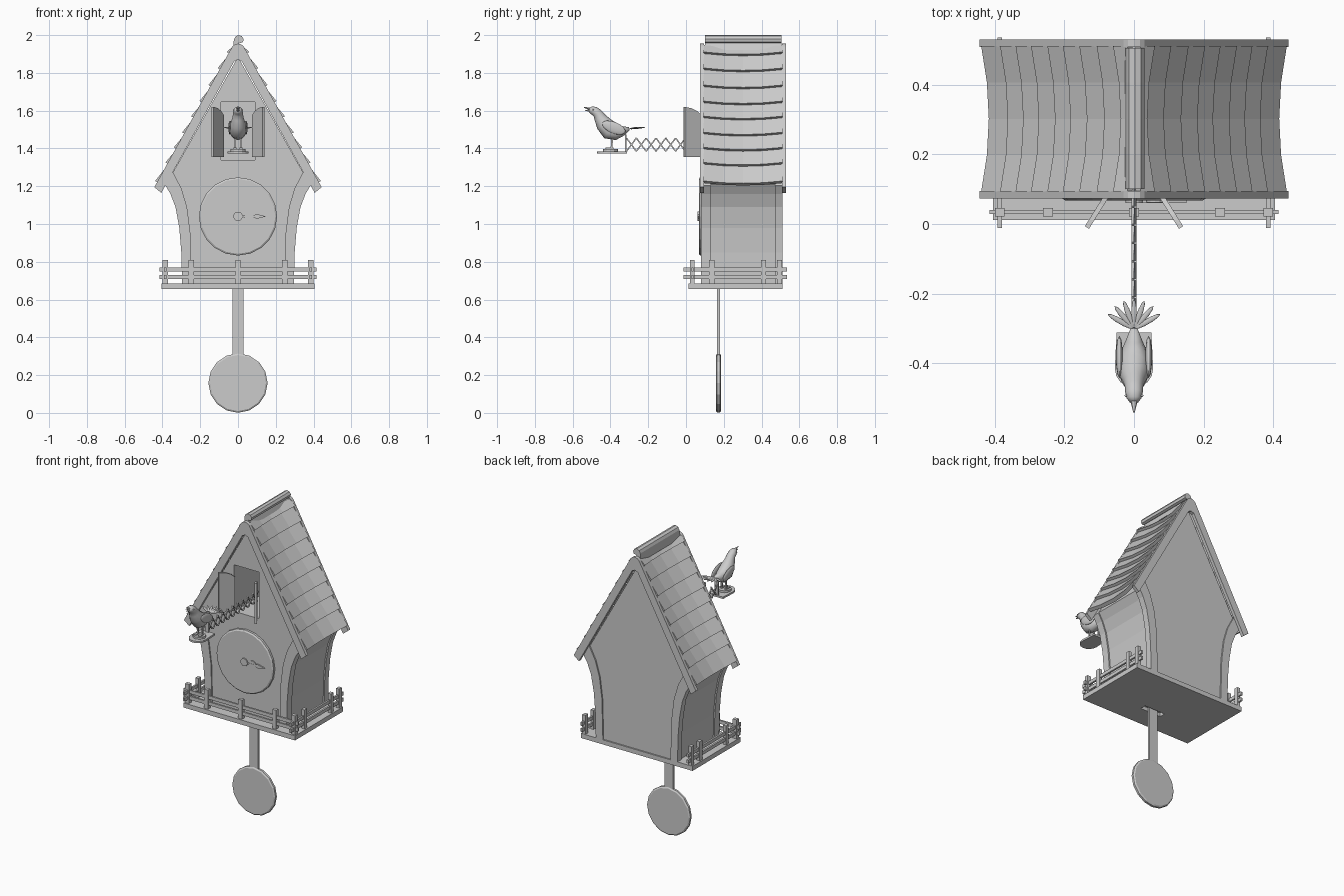
import bpy, bmesh
from math import sin, cos, pi, radians
from mathutils import Vector

if "Cube" in bpy.data.objects:
    bpy.data.objects.remove(bpy.data.objects["Cube"])


def loft(name, rings, smooth=False):
    """Skin closed rings of equal point count and cap both ends."""
    bm = bmesh.new()
    vs = [[bm.verts.new(p) for p in r] for r in rings]
    n = len(vs[0])
    for a, b in zip(vs, vs[1:]):
        for i in range(n):
            bm.faces.new((a[i], a[(i + 1) % n], b[(i + 1) % n], b[i]))
    bm.faces.new(vs[0])
    bm.faces.new(vs[-1])
    bmesh.ops.recalc_face_normals(bm, faces=bm.faces)
    me = bpy.data.meshes.new(name)
    bm.to_mesh(me)
    bm.free()
    if smooth:
        me.polygons.foreach_set("use_smooth", [True] * len(me.polygons))
    ob = bpy.data.objects.new(name, me)
    bpy.context.collection.objects.link(ob)
    return ob


def prism(name, pts, y0, y1):
    return loft(name, [[(x, y, z) for x, z in pts] for y in (y0, y1)])


def slab(name, pts, z0, z1):
    return loft(name, [[(x, y, z) for x, y in pts] for z in (z0, z1)])


def box(name, x0, x1, y0, y1, z0, z1):
    return prism(name, [(x0, z0), (x1, z0), (x1, z1), (x0, z1)], y0, y1)


def circle(cx, cz, r, n):
    return [(cx + r * sin(2 * pi * i / n), cz + r * cos(2 * pi * i / n)) for i in range(n)]


def bar(name, p, q, w):
    p, q = Vector(p), Vector(q)
    d = (q - p).normalized()
    u = d.cross(Vector((1, 0, 0)) if abs(d.x) < 0.9 else Vector((0, 1, 0))).normalized() * w / 2
    v = d.cross(u)
    return loft(name, [[c + u + v, c + u - v, c - u - v, c - u + v] for c in (p, q)])


def ellipsoid(name, loc, scale, rot=(0, 0, 0)):
    bpy.ops.mesh.primitive_uv_sphere_add(segments=10, ring_count=8, radius=1, location=loc, rotation=rot)
    ob = bpy.context.object
    ob.name, ob.scale = name, scale
    bpy.ops.object.shade_smooth()
    return ob


def cut(ob, cutter):
    cutter.hide_render = True
    m = ob.modifiers.new("opening", 'BOOLEAN')
    m.operation, m.solver, m.object = 'DIFFERENCE', 'EXACT', cutter
    bpy.context.view_layer.objects.active = ob
    bpy.ops.object.modifier_apply(modifier=m.name)
    bpy.data.objects.remove(cutter)


def flip(pts):
    return [(-x, z) for x, z in reversed(pts)]


# House core with a recess behind the little doors
wall = [(0.288, 0.68), (0.291, 0.85), (0.302, 0.98), (0.322, 1.09), (0.35, 1.16), (0.38, 1.21)]
house = prism("house", wall + [(0, 1.885)] + flip(wall), 0.088, 0.502)
cut(house, box("cutter", -0.09, 0.09, 0, 0.38, 1.34, 1.645))

# Curved corner trims and gable boards, front and back
trim = [(0.296, 0.68), (0.30, 0.85), (0.311, 0.98), (0.331, 1.09), (0.358, 1.16), (0.385, 1.205),
        (0.345, 1.275), (0.30, 1.19), (0.27, 1.09), (0.252, 0.95), (0.245, 0.68)]
out = [(0.443, 1.195), (0.03, 1.94), (0.017, 1.951)]
inn = [(0.02, 1.861), (0.406, 1.165)]
gable = out + [(0, 1.955)] + flip(out) + flip(inn) + [(0, 1.87)] + inn[:1] + inn[1:]
for side, t0, t1, g0, g1 in (("front", 0.08, 0.13, 0.073, 0.095), ("back", 0.47, 0.511, 0.508, 0.53)):
    prism(side + "_gable_board", gable, g0, g1)
    prism(side + "_right_trim", trim, t0, t1)
    prism(side + "_left_trim", flip(trim), t0, t1)

# Sagging roof shingles, overlapping in rows
edges = [1.95, 1.905, 1.82, 1.73, 1.645, 1.565, 1.48, 1.40, 1.32, 1.222]
NX, NZ = 0.875, 0.485
for s in (1, -1):
    for i, (hi, lo) in enumerate(zip(edges, edges[1:])):
        rings = []
        for k in range(5):
            t = k / 4
            sag = 0.025 * (1 - (2 * t - 1) ** 2)
            ring = []
            for z, off in ((lo, 0.012), (lo, -0.012), (hi, -0.022), (hi, -0.006)):
                x = 0.443 - (z - 1.195) * 0.5544
                ring.append((s * max(0, x + (off - sag) * NX), 0.093 + t * 0.418, z + (off - sag) * NZ))
            rings.append(ring)
        loft(f"shingle_{'right' if s > 0 else 'left'}_{i}", rings)

# Ridge cap: upright sheet rolled over at the top
prism("ridge_cap", [(0.02, 1.92), (-0.026, 1.92), (-0.022, 1.975), (-0.014, 1.992), (0.003, 2.0),
                    (0.02, 1.995), (0.03, 1.98), (0.027, 1.964), (0.012, 1.958), (0.004, 1.964)], 0.1, 0.505)

# Balcony floor with pendulum slot
floor = box("balcony_floor", -0.405, 0.405, 0.012, 0.511, 0.655, 0.685)
cut(floor, box("cutter", -0.075, 0.075, 0.152, 0.192, 0.6, 0.679))

# Railings
for x in (-0.385, -0.247, 0, 0.247, 0.385):
    box("front_post", x - 0.014, x + 0.014, 0.022, 0.046, 0.68, 0.81)
for z in (0.72, 0.76):
    box("front_rail", -0.415, 0.415, 0.028, 0.04, z - 0.011, z + 0.011)
    for s in (-1, 1):
        box("side_rail", s * 0.385 - 0.006, s * 0.385 + 0.006, -0.012, 0.535, z - 0.011, z + 0.011)
for s in (-1, 1):
    for y in (0.137, 0.41, 0.495):
        box("side_post", s * 0.385 - 0.011, s * 0.385 + 0.011, y - 0.014, y + 0.014, 0.68, 0.81)

# Clock face and hands
loft("clock_face", [[(x, y, z) for x, z in circle(0, 1.04, r, 20)]
                    for r, y in ((0.207, 0.095), (0.207, 0.074), (0.198, 0.068))])
prism("hand_hub", circle(0, 1.04, 0.025, 12), 0.06, 0.07)
prism("hand_ring", circle(0.06, 1.04, 0.025, 12), 0.062, 0.07)
prism("hand_pointer", [(0.02, 1.036), (0.08, 1.034), (0.1, 1.028), (0.15, 1.04),
                       (0.1, 1.052), (0.08, 1.046), (0.02, 1.044)], 0.06, 0.07)

# Pendulum
box("pendulum_rod", -0.03, 0.03, 0.164, 0.18, 0.28, 0.68)
loft("pendulum_disc", [[(x, y, z) for x, z in circle(0, 0.158, r, 16)]
                       for r, y in ((0.148, 0.159), (0.157, 0.165), (0.157, 0.179), (0.148, 0.185))])

# Open doors, taller at the free edge
for s in (-1, 1):
    h, f = Vector((s * 0.08, 0.078, 0)), Vector((s * 0.135, -0.01, 0))
    d = f - h
    n = Vector((d.y, -d.x, 0)).normalized() * 0.007
    prof = [(0, 1.355), (1, 1.355), (1, 1.62), (0.6, 1.613), (0.25, 1.597), (0, 1.575)]
    loft("door", [[h + d * u + k * n + Vector((0, 0, z)) for u, z in prof] for k in (-1, 1)])

# Scissor arm
y, up = -0.315, True
while y < 0.2:
    for a, b, x in ((1.385, 1.455, 0.003), (1.455, 1.385, -0.003)):
        bar("scissor_link", (x, y, a), (x, y + 0.052, b), 0.007)
    y += 0.052
box("scissor_bracket", -0.012, 0.012, -0.323, -0.314, 1.375, 1.475)

# Perch plate and block
arc = [(0.055 * cos(a), -0.415 - 0.055 * sin(a)) for a in [pi * i / 8 for i in range(9)]]
slab("perch_plate", [(-0.05, -0.312)][::-1] + [(0.05, -0.312)] + arc, 1.373, 1.385)
slab("perch_block", [(x, y - 0.4) for x, y in circle(0, 0, 0.04, 12)], 1.385, 1.398)

# Bird body: (y, z, half width, half height) with rings turned along the spine
spine = [(-0.512, 1.605, 0.012, 0.012), (-0.5, 1.603, 0.021, 0.02), (-0.485, 1.598, 0.025, 0.024),
         (-0.468, 1.585, 0.026, 0.026), (-0.455, 1.562, 0.03, 0.032), (-0.435, 1.53, 0.041, 0.043),
         (-0.405, 1.497, 0.046, 0.051), (-0.37, 1.487, 0.04, 0.043), (-0.335, 1.493, 0.024, 0.026),
         (-0.3, 1.505, 0.01, 0.008)]
rings = []
for i, (y, z, rx, rv) in enumerate(spine):
    a, b = spine[max(i - 1, 0)], spine[min(i + 1, len(spine) - 1)]
    t = Vector((0, b[0] - a[0], b[1] - a[1])).normalized()
    up = Vector((0, -t.z, t.y))
    rings.append([Vector((rx * cos(q), y, z)) + up * rv * sin(q) for q in [2 * pi * k / 12 for k in range(12)]])
loft("bird_body", rings, True)

# Open beak
for nm, tip, base in (("upper_beak", (-0.541, 1.617), (-0.505, 1.61)), ("lower_beak", (-0.535, 1.602), (-0.505, 1.6))):
    loft(nm, [[(r * cos(q), p[0], p[1] + r * 0.7 * sin(q)) for q in [2 * pi * k / 8 for k in range(8)]]
              for p, r in ((base, 0.011), (tip, 0.002))])

# Wings, legs, feet and eyes
for s in (-1, 1):
    ellipsoid("wing", (s * 0.042, -0.382, 1.51), (0.01, 0.066, 0.03), (radians(-22), 0, 0))
    ellipsoid("eye", (s * 0.023, -0.492, 1.604), (0.004, 0.004, 0.004))
    bar("leg", (s * 0.016, -0.395, 1.395), (s * 0.016, -0.39, 1.46), 0.009)
    box("foot", s * 0.016 - 0.008, s * 0.016 + 0.008, -0.425, -0.385, 1.396, 1.404)

# Tail feather fan
for k in range(-3, 4):
    a = radians(k * 20)
    d = Vector((sin(a), cos(a), 0.1))
    ellipsoid("tail_feather", Vector((0, -0.302, 1.503)) + d * 0.045, (0.008, 0.042, 0.004), (radians(6), 0, -a))
